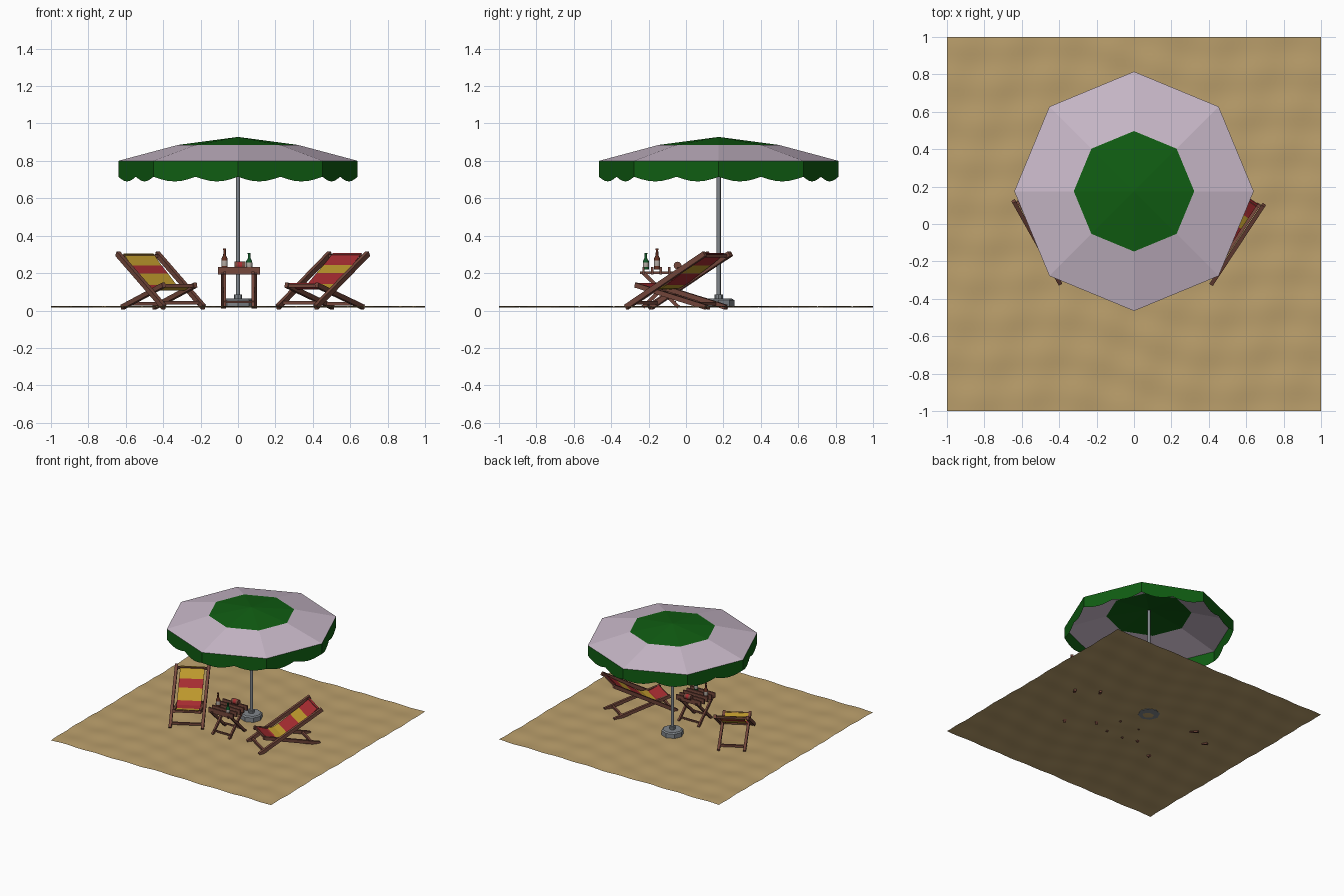
import bpy, bmesh, math
from mathutils import Vector, Matrix

cube = bpy.data.objects.get("Cube")
if cube:
    bpy.data.objects.remove(cube, do_unlink=True)


def material(name, rgb):
    m = bpy.data.materials.new(name)
    m.use_nodes = True
    m.diffuse_color = (*rgb, 1)
    m.node_tree.nodes["Principled BSDF"].inputs["Base Color"].default_value = (*rgb, 1)
    return m


SAND = material("sand", (0.50, 0.35, 0.15))
CANVAS = material("pale canvas", (0.58, 0.48, 0.58))
GREEN = material("green canvas", (0.005, 0.11, 0.006))
RED = material("red cloth", (0.38, 0.025, 0.03))
YELLOW = material("yellow cloth", (0.50, 0.31, 0.025))
WOOD = material("wood", (0.18, 0.065, 0.045))
GREY = material("grey metal", (0.22, 0.24, 0.26))
BROWN_GLASS = material("brown glass", (0.13, 0.03, 0.015))
GREEN_GLASS = material("green glass", (0.005, 0.09, 0.02))
LABEL = material("pale label", (0.45, 0.40, 0.36))


def finish(bm, name, mats, smooth=False, place=None):
    """Turn a bmesh into an object with the given materials."""
    if place:
        bm.transform(place)
    bmesh.ops.recalc_face_normals(bm, faces=bm.faces)
    mesh = bpy.data.meshes.new(name)
    bm.to_mesh(mesh)
    bm.free()
    for m in mats:
        mesh.materials.append(m)
    ob = bpy.data.objects.new(name, mesh)
    bpy.context.collection.objects.link(ob)
    if smooth:
        bpy.ops.object.select_all(action='DESELECT')
        ob.select_set(True)
        bpy.context.view_layer.objects.active = ob
        bpy.ops.object.shade_smooth_by_angle(angle=math.radians(35))
    return ob


def beam(bm, p, q, width, depth):
    """Rectangular bar between two points."""
    p, q = Vector(p), Vector(q)
    d = q - p
    rot = d.to_track_quat('Z', 'Y').to_matrix().to_4x4()
    size = Matrix.Diagonal((width, depth, d.length, 1))
    bmesh.ops.create_cube(bm, size=1, matrix=Matrix.Translation((p + q) / 2) @ rot @ size)


def lathe(name, profile, mats, sides, place, rule=None, smooth=False):
    """Revolve (radius, z) points about z; rule picks a material per profile step."""
    bm = bmesh.new()
    rings = []
    for r, z in profile:
        if r == 0:
            rings.append([bm.verts.new((0, 0, z))] * sides)
        else:
            angles = [math.tau * i / sides for i in range(sides)]
            rings.append([bm.verts.new((r * math.cos(a), r * math.sin(a), z)) for a in angles])
    for k, (a, b) in enumerate(zip(rings, rings[1:])):
        for i in range(sides):
            j = (i + 1) % sides
            f = bm.faces.new(list(dict.fromkeys((a[i], a[j], b[j], b[i]))))
            f.material_index = rule(k) if rule else 0
    return finish(bm, name, mats, smooth, place)


# Rippled sand
bm = bmesh.new()
bmesh.ops.create_grid(bm, x_segments=64, y_segments=64, size=1)
for v in bm.verts:
    x, y = v.co.x, v.co.y
    wave = math.sin(30 * y + 4 * x + 1.5 * math.sin(5 * x)) + math.sin(23 * x - 9 * y)
    v.co.z = 0.02 + 0.0022 * wave
finish(bm, "sand", [SAND], True)

# Parasol: octagonal canopy, scalloped valance, pole and base
CENTRE = Matrix.Translation((0, 0.175, 0))
RIM, RIM_Z = 0.64, 0.80
lathe("parasol_canopy", [(RIM, RIM_Z), (0.322, 0.885), (0, 0.928)],
      [CANVAS, GREEN], 8, CENTRE, lambda k: k)

bm = bmesh.new()
STEPS = 12
for side in range(8):
    a, b = [Vector((RIM * math.cos(t), RIM * math.sin(t), 0))
            for t in (math.tau * side / 8, math.tau * (side + 1) / 8)]
    pairs = []
    for k in range(STEPS + 1):
        p = a.lerp(b, k / STEPS)
        drop = 0.715 - 0.025 * abs(math.sin(math.tau * k / STEPS))
        pairs.append([bm.verts.new((p.x, p.y, z)) for z in (RIM_Z, drop)])
    for (t0, b0), (t1, b1) in zip(pairs, pairs[1:]):
        bm.faces.new((t0, b0, b1, t1))
bmesh.ops.remove_doubles(bm, verts=bm.verts, dist=0.0001)
finish(bm, "parasol_valance", [GREEN], place=CENTRE)

lathe("parasol_pole", [(0, 0.03), (0.011, 0.03), (0.011, 0.92), (0, 0.92)],
      [GREY], 12, CENTRE, smooth=True)
lathe("parasol_base", [(0, 0.017), (0.083, 0.017), (0.083, 0.055), (0.072, 0.063),
                       (0.022, 0.063), (0.022, 0.085), (0, 0.085)], [GREY], 8, CENTRE)


# Deck chairs: local +y runs toward the head, origin between the front feet
def deck_chair(name, x, y, turn, first, second):
    place = Matrix.Translation((x, y, 0)) @ Matrix.Rotation(math.radians(turn), 4, 'Z')
    bm = bmesh.new()
    for s in (-1, 1):
        beam(bm, (s * 0.121, -0.01, 0.018), (s * 0.121, 0.495, 0.304), 0.022, 0.028)
        beam(bm, (s * 0.097, 0.035, 0.136), (s * 0.097, 0.485, 0.018), 0.02, 0.026)
    # Cross bars: head, seat front, foot stretcher, rear stretcher
    for half, by, bz in ((0.12, 0.475, 0.292), (0.1, 0.05, 0.132),
                         (0.12, 0.03, 0.041), (0.1, 0.42, 0.036)):
        beam(bm, (-half, by, bz), (half, by, bz), 0.017, 0.017)
    finish(bm, name + "_frame", [WOOD], place=place)

    # Striped sling
    path = [(0.482, 0.304), (0.41, 0.252), (0.325, 0.198), (0.24, 0.142),
            (0.19, 0.118), (0.13, 0.112), (0.05, 0.142)]
    points = [Vector((0, *p)) for p in path]
    bm = bmesh.new()
    rows = []
    sub = 5
    for p, q in zip(points, points[1:]):
        rows += [p.lerp(q, i / sub) for i in range(sub)]
    rows.append(points[-1])
    verts = [[bm.verts.new((s * 0.092, r.y, r.z)) for s in (-1, 1)] for r in rows]
    travelled = 0
    for i, (a, b) in enumerate(zip(verts, verts[1:])):
        f = bm.faces.new((a[0], a[1], b[1], b[0]))
        step = (rows[i + 1] - rows[i]).length
        f.material_index = int((travelled + step / 2) / 0.099) % 2
        travelled += step
    sling = finish(bm, name + "_sling", [first, second], place=place)
    thick = sling.modifiers.new("thickness", 'SOLIDIFY')
    thick.thickness = 0.004


deck_chair("left_chair", 0.32, -0.245, -33.4, RED, YELLOW)
deck_chair("right_chair", -0.295, -0.25, 29.4, YELLOW, RED)

# Folding table with slatted top and crossed legs
TX, TY, TOP = 0.005, -0.135, 0.219
bm = bmesh.new()
for i in range(5):
    y = TY + (i - 2) * 0.046
    beam(bm, (TX - 0.112, y, TOP - 0.006), (TX + 0.112, y, TOP - 0.006), 0.012, 0.04)
for s in (-1, 1):
    beam(bm, (TX + s * 0.075, TY - 0.11, TOP - 0.018),
         (TX + s * 0.075, TY + 0.11, TOP - 0.018), 0.014, 0.014)
    for d in (-1, 1):
        lx = TX + s * (0.09 if d > 0 else 0.075)
        beam(bm, (lx, TY - d * 0.095, TOP - 0.016), (lx, TY + d * 0.095, 0.018), 0.014, 0.02)
for d in (-1, 1):
    beam(bm, (TX - 0.08, TY + d * 0.075, 0.045), (TX + 0.08, TY + d * 0.075, 0.045), 0.012, 0.012)
finish(bm, "table", [WOOD])


# Bottles with a label band
def bottle(name, x, y, height, glass):
    shape = [(0, 0), (0.016, 0), (0.016, 0.15), (0.0162, 0.16), (0.0162, 0.42),
             (0.016, 0.43), (0.016, 0.52), (0.007, 0.68), (0.0065, 0.93),
             (0.008, 0.94), (0.008, 1), (0, 1)]
    lathe(name, [(r, z * height) for r, z in shape], [glass, LABEL], 12,
          Matrix.Translation((x, y, TOP)), lambda k: int(k == 3), True)


bottle("brown_bottle", -0.072, -0.155, 0.112, BROWN_GLASS)
bottle("green_bottle", 0.06, -0.215, 0.088, GREEN_GLASS)

# Rolled towel lying along x
lathe("rolled_towel", [(0, -0.03), (0.021, -0.03), (0.021, -0.012), (0.021, 0.012),
                       (0.021, 0.03), (0, 0.03)], [WOOD, RED], 12,
      Matrix.Translation((0.01, -0.045, TOP + 0.021)) @ Matrix.Rotation(math.pi / 2, 4, 'Y'),
      lambda k: int(k == 2), True)
